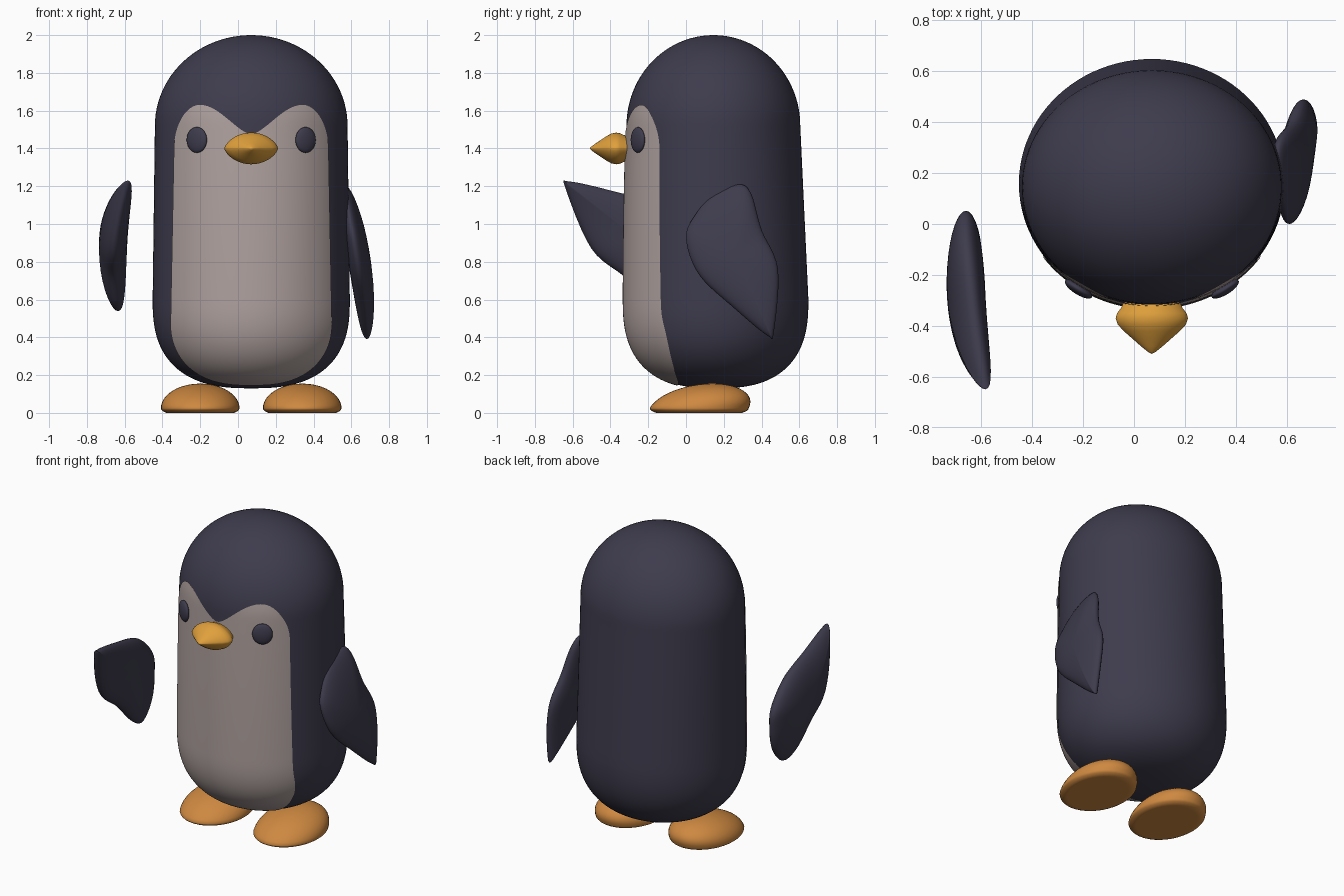
import bpy, bmesh, math
from mathutils import Vector, Matrix

old = bpy.data.objects.get("Cube")
if old:
    bpy.data.objects.remove(old, do_unlink=True)

CX = 0.07  # body axis


def material(name, rgb):
    m = bpy.data.materials.new(name)
    m.use_nodes = True
    m.diffuse_color = (*rgb, 1)
    m.node_tree.nodes["Principled BSDF"].inputs["Base Color"].default_value = (*rgb, 1)
    return m


navy = material("navy", (0.048, 0.045, 0.074))
cream = material("warm_grey", (0.43, 0.36, 0.345))
yellow = material("beak_yellow", (0.74, 0.35, 0.045))
orange = material("foot_orange", (0.62, 0.25, 0.052))


def finish(name, bm, mat, angle=60):
    mesh = bpy.data.meshes.new(name)
    bm.to_mesh(mesh)
    bm.free()
    obj = bpy.data.objects.new(name, mesh)
    bpy.context.collection.objects.link(obj)
    mesh.materials.append(mat)
    bpy.ops.object.select_all(action='DESELECT')
    obj.select_set(True)
    bpy.context.view_layer.objects.active = obj
    bpy.ops.object.shade_smooth_by_angle(angle=math.radians(angle))
    return obj


def grid_faces(bm, rows, wrap):
    grid = [[bm.verts.new(p) for p in row] for row in rows]
    n = len(grid[0])
    for a, b in zip(grid, grid[1:]):
        for i in range(n if wrap else n - 1):
            j = (i + 1) % n
            bm.faces.new((a[i], a[j], b[j], b[i]))
    return grid


def loft(name, rings, mat, angle=60):
    """Closed skin over rings; rings of zero size become poles."""
    bm = bmesh.new()
    grid = grid_faces(bm, rings, True)
    for ring in (grid[0], grid[-1]):
        if (ring[0].co - ring[len(ring) // 2].co).length > 1e-4:
            bm.faces.new(ring)
    bmesh.ops.remove_doubles(bm, verts=bm.verts, dist=1e-5)
    bmesh.ops.recalc_face_normals(bm, faces=bm.faces)
    return finish(name, bm, mat, angle)


def steps(n, start=0.0, end=1.0):
    return [start + (end - start) * i / n for i in range(n + 1)]


# Body: elliptical sections, domed head, squarish rounded base
def section(z):
    """Half width, half depth and centre y at a height."""
    f = 1.0
    if z < 0.6:
        f = max(0, 1 - ((0.6 - z) / 0.47) ** 2.6) ** 0.385
    elif z > 1.52:
        f = math.sqrt(max(0, 1 - ((z - 1.52) / 0.48) ** 2))
    k = min(max((z - 0.6) / 0.92, 0), 1)
    front, back = -0.33 + 0.015 * k * k, 0.648 - 0.043 * k
    return (0.522 - 0.012 * k) * f, (back - front) / 2 * f, (back + front) / 2


def body_ring(z, n=96):
    w, d, cy = section(z)
    return [(CX + w * math.cos(t), cy + d * math.sin(t), z)
            for t in (math.tau * i / n for i in range(n))]


heights = [0.6 - 0.47 * math.sin(a) for a in steps(28, math.pi / 2, 0)]
heights += steps(14, 0.6, 1.52)[1:-1]
heights += [1.52 + 0.48 * math.sin(a) for a in steps(24, 0, math.pi / 2)]
loft("body", [body_ring(z) for z in heights], navy)


# Face and belly patch: thin skin with two lobes above the eyes
def patch_top(s):
    if s > 0.67:
        return 1.40 + 0.23 * math.sqrt(max(0, 1 - ((s - 0.67) / 0.33) ** 2))
    t = (s / 0.67) ** 0.85
    return 1.475 + 0.155 * t * t * (3 - 2 * t)


def patch_bottom(s):
    return 0.47 - 0.32 * math.sqrt(max(0, 1 - s ** 2.6))


def patch_point(s, t):
    lo, hi = patch_bottom(abs(s)), patch_top(abs(s))
    z = lo + (hi - lo) * t ** 1.6
    w, d, cy = section(z)
    x = s * (0.432 - 0.019 * z)
    return (CX + x, cy - d * math.sqrt(max(0, 1 - (x / w) ** 2)), z)


bm = bmesh.new()
grid_faces(bm, [[patch_point(math.sin(a), t) for a in steps(72, -math.pi / 2, math.pi / 2)]
                for t in steps(60)], False)
bm.normal_update()
if sum(f.normal.y for f in bm.faces) > 0:
    bmesh.ops.reverse_faces(bm, faces=bm.faces)
    bm.normal_update()
for v, n in [(v, v.normal.copy()) for v in bm.verts]:
    v.co += n * 0.005
finish("belly_patch", bm, cream)


# Beak: lens-shaped sections tapering to a point
def beak_ring(y, size, n=40):
    ring = []
    for i in range(n):
        c, s = math.cos(math.tau * i / n), math.sin(math.tau * i / n)
        ring.append((CX + 0.142 * size * c, y,
                     1.40 + 0.084 * size * math.copysign(abs(s) ** 1.35, s)))
    return ring


loft("beak", [beak_ring(y, k) for y, k in
              ((-0.51, 0), (-0.503, 0.1), (-0.48, 0.3), (-0.45, 0.54), (-0.42, 0.78),
               (-0.395, 0.94), (-0.37, 1), (-0.35, 0.96), (-0.33, 0.85), (-0.28, 0.7))],
     yellow, 50)


def sphere(name, mat, shape):
    bm = bmesh.new()
    bmesh.ops.create_uvsphere(bm, u_segments=40, v_segments=24, radius=1)
    for v in bm.verts:
        v.co = shape(v.co)
    return finish(name, bm, mat)


def foot_shape(x):
    def shape(p):
        up = max(p.z, 0)
        z = 0.025 + (0.13 * p.z if p.z > 0 else max(0.05 * p.z, -0.025))
        return Vector((x + 0.208 * p.x, 0.07 + 0.262 * p.y + 0.07 * up, z))
    return shape


def eye_shape(side):
    turn = Matrix.Rotation(side * math.radians(32), 3, 'Z')
    centre = Vector((CX + side * 0.288, -0.255, 1.445))
    return lambda p: centre + turn @ Vector((0.062 * p.x, 0.022 * p.y, 0.068 * p.z))


for label, side in (("left", 1), ("right", -1)):
    sphere(label + "_eye", navy, eye_shape(side))
    sphere(label + "_foot", orange, foot_shape(CX + side * 0.27))


# Flippers: a rounded leaf outline, padded and slightly bowed
LEAF = [(0.28, 1.21), (0.15, 1.16), (0.05, 1.05), (0.0, 0.925), (0.07, 0.73), (0.26, 0.55),
        (0.43, 0.41), (0.465, 0.43), (0.487, 0.76), (0.40, 0.97), (0.345, 1.16)]
LEAF_CENTRE = Vector((0.26, 0.82))


def smooth_loop(points, n=6):
    """Catmull-Rom curve through a closed loop."""
    pts, out = [Vector(p) for p in points], []
    for i in range(len(pts)):
        a, b, c, d = (pts[(i + k) % len(pts)] for k in (-1, 0, 1, 2))
        for t in steps(n)[:-1]:
            out.append(0.5 * (2 * b + (c - a) * t + (2 * a - 5 * b + 4 * c - d) * t * t
                              + (3 * b - a - 3 * c + d) * t ** 3))
    return out


def flipper(name, side, centre, turn, scale, thick, tilt, bow, skew):
    rot = Matrix.Rotation(math.radians(turn), 2)
    outline = [p - LEAF_CENTRE for p in smooth_loop(LEAF)]
    rings = []
    for a in steps(20, -math.pi / 2, math.pi / 2):
        ring = []
        for p in outline:
            q = p * max(math.cos(a), 0)
            x = thick * math.sin(a) + tilt * q.y - bow * q.y ** 2 + skew * q.x
            r = rot @ q * scale
            ring.append((centre[0] + side * x, centre[1] + r.x, centre[2] + r.y))
        rings.append(ring)
    loft(name, rings, navy)


flipper("left_flipper", 1, (0.64, 0.26, 0.82), 0, 1, 0.06, -0.14, 0.15, 0.05)
flipper("right_flipper", -1, (-0.66, -0.26, 0.922), -153, 1.05, 0.075, 0.05, 0.3, 0)
